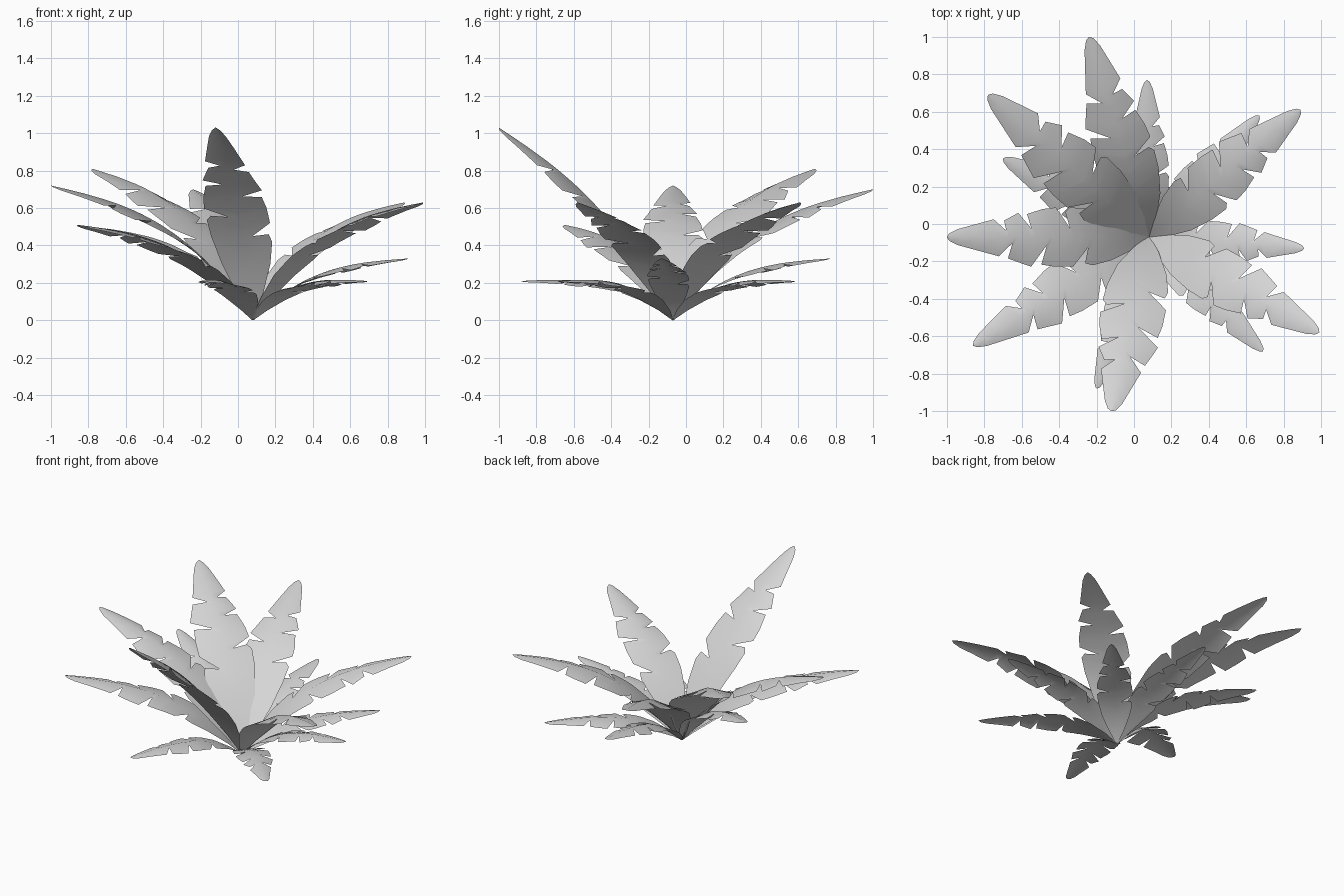
import bpy
from mathutils import Vector

cube = bpy.data.objects.get("Cube")
if cube:
    bpy.data.objects.remove(cube, do_unlink=True)

# Plain grey leaf colour
grey = bpy.data.materials.new("leaf_grey")
grey.use_nodes = True
grey.diffuse_color = (0.67, 0.67, 0.67, 1)
grey.node_tree.nodes["Principled BSDF"].inputs["Base Color"].default_value = grey.diffuse_color

BASE = Vector((0.08, -0.07, 0.0))
SLANT = 0.05   # the torn lobes sweep towards the tip

# Half outlines: (distance along leaf, half width), with narrow tears
START = [(0, .04), (.07, .4), (.16, .78)]
END = [(.84, .42), (.93, .27), (.98, .13), (1, .01)]
RIGHT_SIDE = START + [(.25, .97), (.33, 1), (.36, .85), (.372, .3), (.395, 1), (.46, .95),
                      (.55, .78), (.562, .28), (.59, .82), (.68, .56), (.692, .22),
                      (.73, .6)] + END
LEFT_SIDE = START + [(.23, .95), (.265, .88), (.28, .35), (.315, 1), (.4, 1), (.47, .93),
                     (.487, .27), (.515, 1), (.65, .72), (.662, .2), (.7, .65)] + END
STATIONS = sorted({t for t, w in RIGHT_SIDE + LEFT_SIDE})


def width_at(side, t):
    for (t0, w0), (t1, w1) in zip(side, side[1:]):
        if t <= t1:
            return w0 + (w1 - w0) * (t - t0) / (t1 - t0)
    return side[-1][1]


def make_leaf(name, tip, end_slope):
    """A leaf blade that rises steeply from the base, then levels to end_slope."""
    reach = Vector((tip[0], tip[1], 0)) - Vector((BASE.x, BASE.y, 0))
    height = tip[2]
    heading = reach.normalized()
    lateral = Vector((-heading.y, heading.x, 0))
    half_width = 0.122 * (reach.length ** 2 + height ** 2) ** 0.5

    def spine(t):
        rise = height * (end_slope * t + (1 - end_slope) * (1 - (1 - t) ** 3))
        return BASE + reach * t + Vector((0, 0, rise))

    verts = [spine(t) for t in STATIONS]
    faces = []
    n = len(STATIONS)
    for sign, side in ((1, LEFT_SIDE), (-1, RIGHT_SIDE)):
        first = len(verts)
        for t in STATIONS:
            w = width_at(side, t)
            edge_t = min(1, t + SLANT * w * min(1, t * 4))
            tangent = (spine(t + .01) - spine(t - .01)).normalized()
            # cupped at the base, drooping edges towards the tip
            fold = max(-.32, .12 - .75 * t)
            out = lateral * sign + tangent.cross(lateral) * fold
            verts.append(spine(edge_t) + out * (w * half_width))
        for i in range(n - 1):
            quad = (i, i + 1, first + i + 1, first + i)
            faces.append(quad if sign > 0 else quad[::-1])

    mesh = bpy.data.meshes.new(name)
    mesh.from_pydata(verts, [], faces)
    mesh.materials.append(grey)
    for face in mesh.polygons:
        face.use_smooth = True
    mesh.update()
    leaf = bpy.data.objects.new(name, mesh)
    bpy.context.collection.objects.link(leaf)


# Tall leaves, then the low outer leaves: tip position and slope at the tip
LEAVES = {
    "tall_leaf": [((-.24, 1, .70), .34), ((.89, .61, .63), .28), ((.99, -.58, .63), .28),
                  ((-.12, -1, 1.03), .6), ((-1, -.07, .72), .34), ((-.78, .69, .81), .32),
                  ((-.86, -.65, .51), .23)],
    "low_leaf": [((.07, .77, .33), .17), ((.67, .58, .21), -.2), ((.91, -.13, .33), .17),
                 ((.69, -.68, .21), -.2), ((-.2, -.88, .21), -.2), ((-.7, .35, .49), .25)],
}
for kind, leaves in LEAVES.items():
    for number, (tip, end_slope) in enumerate(leaves, 1):
        make_leaf(f"{kind}_{number}", tip, end_slope)
